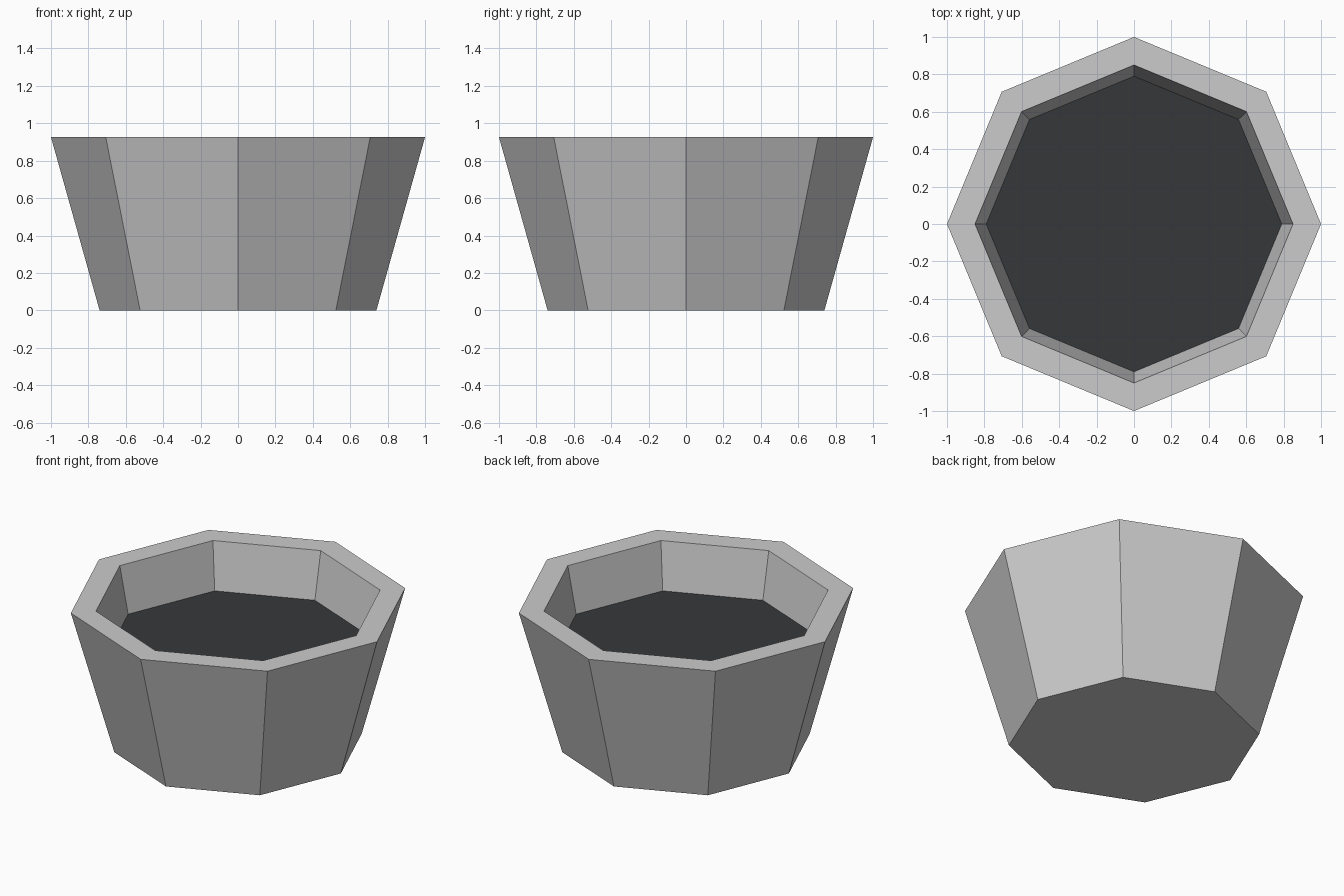
import bpy, bmesh
from math import cos, sin, pi

if "Cube" in bpy.data.objects:
    bpy.data.objects.remove(bpy.data.objects["Cube"])

SIDES = 8


def lathe(name, profile, cap_start=False, cap_end=False):
    """Sweep (radius, z) points around z with flat facets."""
    bm = bmesh.new()
    rings = [[bm.verts.new((r * cos(2 * pi * i / SIDES), r * sin(2 * pi * i / SIDES), z))
              for i in range(SIDES)] for r, z in profile]
    for a, b in zip(rings, rings[1:]):
        for i in range(SIDES):
            j = (i + 1) % SIDES
            bm.faces.new((a[i], a[j], b[j], b[i]))
    if cap_start:
        bm.faces.new(rings[0][::-1])
    if cap_end:
        bm.faces.new(rings[-1])
    mesh = bpy.data.meshes.new(name)
    bm.to_mesh(mesh)
    bm.free()
    obj = bpy.data.objects.new(name, mesh)
    bpy.context.collection.objects.link(obj)
    return obj


# Tapered pot: base, outer wall, rim, inner wall and cavity floor
lathe("pot", [(0.74, 0), (1.0, 0.926), (0.85, 0.926), (0.782, 0.585)], True, True)

# Dark soil filling the pot
soil = lathe("soil", [(0.782, 0.59), (0.791, 0.626)], True, True)
mat = bpy.data.materials.new("dark_soil")
mat.diffuse_color = (0.036, 0.039, 0.042, 1)
mat.use_nodes = True
mat.node_tree.nodes["Principled BSDF"].inputs["Base Color"].default_value = mat.diffuse_color
soil.data.materials.append(mat)
